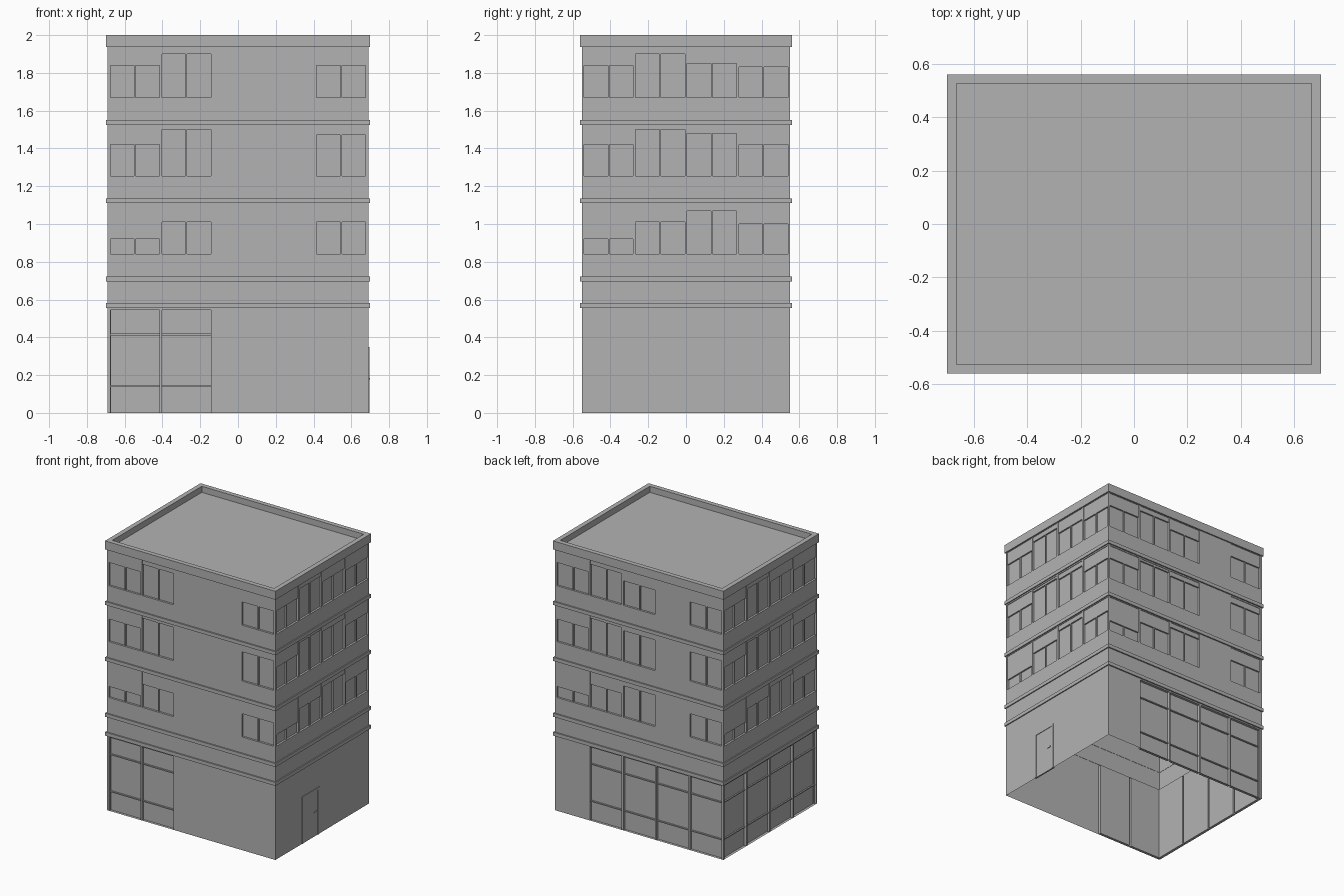
import bpy, bmesh
from math import pi
from mathutils import Matrix, Vector

if "Cube" in bpy.data.objects:
    bpy.data.objects.remove(bpy.data.objects["Cube"], do_unlink=True)

HX, HY, TOP = 0.692, 0.55, 1.95      # wall half sizes and height
PITCH, HALF = 0.273, 0.13            # bay spacing and half width
SHOP_TOP, SHOP_DEPTH, WIN_DEPTH = 0.545, 0.02, 0.015
FLOORS = [(0.84, 1.105), (1.255, 1.515), (1.67, 1.935)]
BLINDS = [(0.92, 1.01, 1.07, 1.0, 1.01),
          (1.42, 1.5, 1.48, 1.42, 1.47),
          (1.84, 1.9, 1.85, 1.83, 1.84)]

grey = bpy.data.materials.new("wall grey")
grey.use_nodes = True
grey.diffuse_color = (0.45, 0.45, 0.45, 1)
grey.node_tree.nodes["Principled BSDF"].inputs["Base Color"].default_value = (0.45, 0.45, 0.45, 1)


def finish(bm, name):
    mesh = bpy.data.meshes.new(name)
    bm.to_mesh(mesh)
    bm.free()
    mesh.materials.append(grey)
    obj = bpy.data.objects.new(name, mesh)
    bpy.context.collection.objects.link(obj)
    return obj


def add_box(bm, lo, hi, frame=Matrix()):
    lo, hi = Vector(lo), Vector(hi)
    place = frame @ Matrix.Translation((lo + hi) / 2) @ Matrix.Diagonal((*(hi - lo), 1))
    bmesh.ops.create_cube(bm, size=1, matrix=place)


def bay(i, count):
    mid = (i - (count - 1) / 2) * PITCH
    return mid - HALF, mid + HALF


def wall(name, turn, half, dist, count, shops, windows):
    """Wall with recessed bays; u runs along it, -y is outward before the turn."""
    frame = Matrix.Rotation(turn * pi / 2, 4, "Z")
    openings = [(*bay(i, count), 0, SHOP_TOP, SHOP_DEPTH) for i in shops]
    openings += [(*bay(i, count), *f, WIN_DEPTH) for i in windows for f in FLOORS]

    # Wall sheet divided along the edges of the openings
    us = sorted({-half, half, *(u for o in openings for u in o[:2])})
    zs = sorted({0, TOP, *(z for o in openings for z in o[2:4])})
    bm = bmesh.new()
    grid = [[bm.verts.new((u, -dist, z)) for u in us] for z in zs]
    cells = []
    for r in range(len(zs) - 1):
        for c in range(len(us) - 1):
            face = bm.faces.new((grid[r][c], grid[r][c + 1], grid[r + 1][c + 1], grid[r + 1][c]))
            cells.append((face, face.calc_center_median()))

    # Push each opening back to make the panes
    for u0, u1, z0, z1, depth in openings:
        hit = [f for f, m in cells if u0 < m.x < u1 and z0 < m.z < z1]
        out = bmesh.ops.extrude_face_region(bm, geom=hit)["geom"]
        bmesh.ops.translate(bm, vec=(0, depth, 0), verts=[v for v in out if isinstance(v, bmesh.types.BMVert)])
        bmesh.ops.delete(bm, geom=hit, context="FACES")
    bmesh.ops.dissolve_limit(bm, angle_limit=0.01, verts=bm.verts[:], edges=bm.edges[:])
    bm.transform(frame)
    finish(bm, name + "_wall")

    # Window bars, side frames and blinds
    bars, blinds = bmesh.new(), bmesh.new()
    back = WIN_DEPTH - dist
    for i in windows:
        u0, u1 = bay(i, count)
        mid = (u0 + u1) / 2
        for (z0, z1), drops in zip(FLOORS, BLINDS):
            add_box(bars, (mid - 0.004, 0.005 - dist, z0), (mid + 0.004, back, z1), frame)
            add_box(blinds, (u0, 0.004 - dist, drops[i]), (u1, back, z1), frame)
    # Shop front rails
    for i in shops:
        u0, u1 = bay(i, count)
        for z in (0.14, 0.415):
            add_box(bars, (u0, 0.01 - dist, z - 0.004), (u1, SHOP_DEPTH - dist, z + 0.004), frame)
    finish(bars, name + "_window_bars")
    finish(blinds, name + "_blinds")


wall("front", 0, HX, HY, 5, (0, 1), (0, 1, 4))
wall("left", 1, HY, HX, 4, (), range(4))
wall("back", 2, HX, HY, 5, (1, 2, 3, 4), (0, 1, 2, 4))
wall("right", 3, HY, HX, 4, range(4), range(4))


def ring(name, z0, z1, inner_x, inner_y):
    """Rectangular band around the building."""
    bm = bmesh.new()
    loops = []
    for x, y, z in ((0.7, 0.56, z0), (0.7, 0.56, z1), (inner_x, inner_y, z1), (inner_x, inner_y, z0)):
        loops.append([bm.verts.new((sx * x, sy * y, z)) for sx, sy in ((-1, -1), (1, -1), (1, 1), (-1, 1))])
    for a, b in zip(loops, loops[1:] + loops[:1]):
        for k in range(4):
            n = (k + 1) % 4
            bm.faces.new((a[k], a[n], b[n], b[k]))
    bmesh.ops.recalc_face_normals(bm, faces=bm.faces[:])
    finish(bm, name)


# Ledges between floors, parapet and roof
for k, z in enumerate((0.555, 0.695, 1.11, 1.525)):
    ring(f"ledge_{k + 1}", z, z + 0.026, HX - 0.002, HY - 0.002)
ring("parapet", 1.937, 2.0, 0.665, 0.525)
roof = bmesh.new()
add_box(roof, (-0.67, -0.53, 1.94), (0.67, 0.53, 1.955))
finish(roof, "roof")

# Side door with frame and handle
door = bmesh.new()
for y in (-0.24, -0.055):
    add_box(door, (HX - 0.01, y, 0), (HX + 0.005, y + 0.015, 0.35))
add_box(door, (HX - 0.01, -0.225, 0.335), (HX + 0.005, -0.055, 0.35))
finish(door, "door_frame")
panel = bmesh.new()
add_box(panel, (HX - 0.01, -0.225, 0), (HX + 0.001, -0.055, 0.335))
finish(panel, "door_panel")
handle = bmesh.new()
add_box(handle, (HX, -0.1, 0.177), (HX + 0.006, -0.07, 0.184))
finish(handle, "door_handle")
